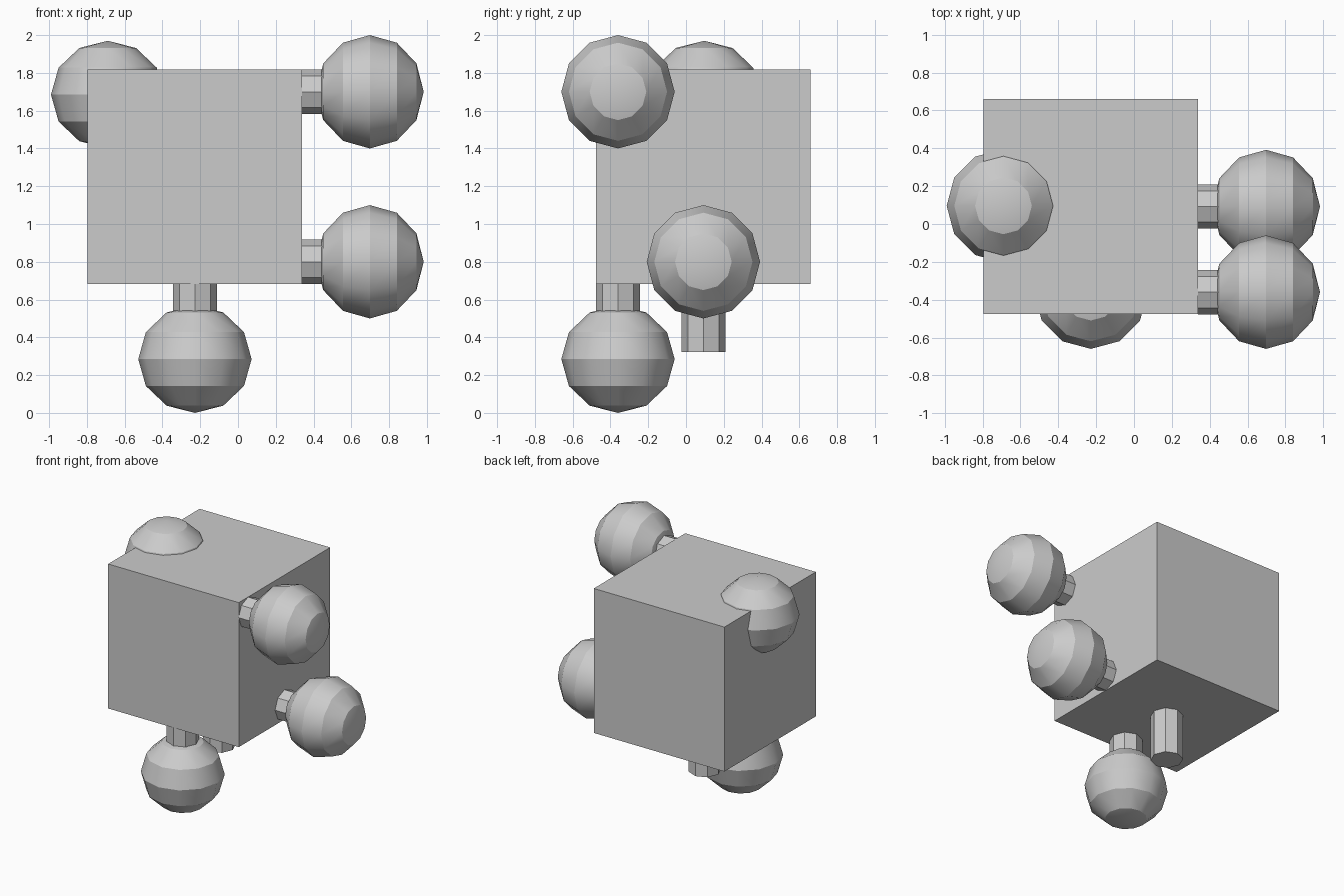
import bpy
from math import radians

if "Cube" in bpy.data.objects:
    bpy.data.objects.remove(bpy.data.objects["Cube"])

BOX = 1.135                    # body edge length
CX, CY, CZ = -0.228, 0.092, 1.25
RIGHT = CX + BOX / 2           # right face of the body
BOTTOM = CZ - BOX / 2          # underside of the body
ROT = {'x': (0, radians(90), 0), 'z': (0, 0, 0)}


def knob(name, loc, axis):
    # slightly flattened low-poly ball, banded shading
    bpy.ops.mesh.primitive_uv_sphere_add(segments=12, ring_count=6, radius=0.3,
                                         location=loc, rotation=ROT[axis])
    ob = bpy.context.object
    ob.name = name
    ob.scale = (1, 1, 0.95)
    bpy.ops.object.transform_apply(location=False, rotation=True, scale=True)
    bpy.ops.object.shade_smooth_by_angle(angle=radians(29.4))


def peg(name, loc, axis):
    # eight-sided peg
    bpy.ops.mesh.primitive_cylinder_add(vertices=8, radius=0.117, depth=0.36,
                                        location=loc, rotation=ROT[axis])
    bpy.context.object.name = name


# cube body
bpy.ops.mesh.primitive_cube_add(size=BOX, location=(CX, CY, CZ))
bpy.context.object.name = "body"

# two knobs on pegs on the right face
for label, y, z in (("upper", -0.36, 1.70), ("lower", CY, 0.80)):
    peg(f"{label}_side_peg", (RIGHT + 0.18, y, z), 'x')
    knob(f"{label}_side_knob", (0.698, y, z), 'x')

# two pegs under the body, the front one carrying a knob
for label, y in (("front", -0.36), ("rear", CY)):
    peg(f"{label}_bottom_peg", (CX, y, BOTTOM - 0.18), 'z')
knob("bottom_knob", (CX, -0.36, 0.285), 'z')

# knob sunk into the upper left edge
knob("left_edge_knob", (-0.69, 0.096, 1.685), 'z')
